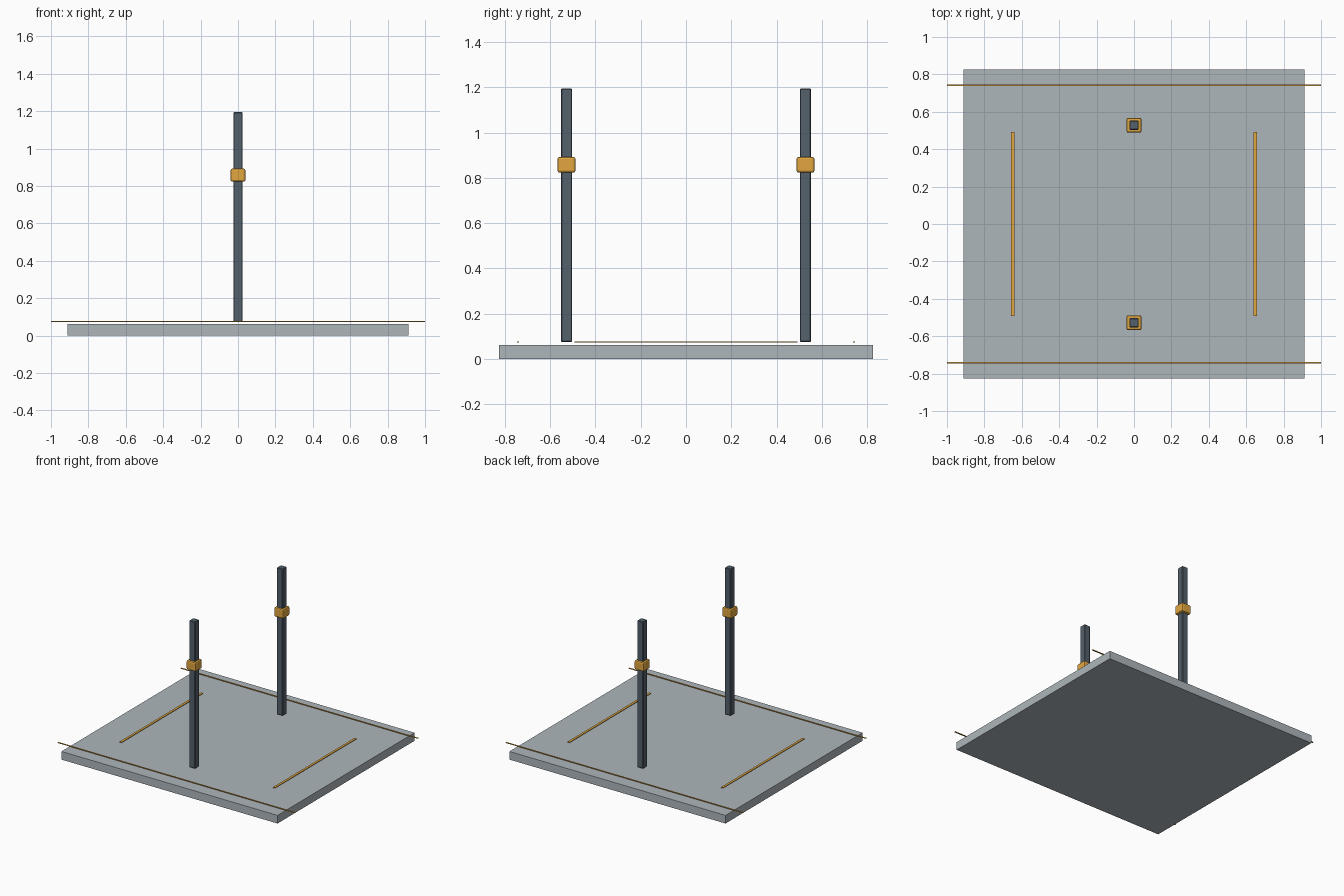
import bpy

if "Cube" in bpy.data.objects:
    bpy.data.objects.remove(bpy.data.objects["Cube"])


def material(name, color):
    m = bpy.data.materials.new(name)
    m.diffuse_color = color
    m.use_nodes = True
    m.node_tree.nodes["Principled BSDF"].inputs["Base Color"].default_value = m.diffuse_color
    return m


PLATE = material("pale_plate", (0.42, 0.47, 0.50, 0.8))
DARK = material("dark_steel", (0.09, 0.12, 0.15, 1))
GOLD = material("gold", (0.75, 0.38, 0.05, 1))


def box(name, center, size, mat, bevel=0.0, segments=1):
    bpy.ops.mesh.primitive_cube_add(size=1, location=center)
    ob = bpy.context.object
    ob.name = name
    ob.scale = size
    bpy.ops.object.transform_apply(location=False, rotation=False, scale=True)
    ob.data.materials.append(mat)
    if bevel:
        mod = ob.modifiers.new("Bevel", "BEVEL")
        mod.width = bevel
        mod.segments = segments
    return ob


# Base plate
box("base_plate", (0, 0, 0.031), (1.824, 1.652, 0.062), PLATE)

# Posts with sliding collars, and long edge lines, front and back
for side, s in (("front", -1), ("back", 1)):
    box(side + "_post", (0, s * 0.528, 0.635), (0.05, 0.05, 1.12), DARK, 0.004)
    box(side + "_collar", (0, s * 0.528, 0.858), (0.08, 0.08, 0.07), GOLD, 0.01, 2)
    box(side + "_edge_line", (0, s * 0.742, 0.075), (2.0, 0.01, 0.004), GOLD)

# Short marker strips, left and right
for side, s in (("left", -1), ("right", 1)):
    box(side + "_marker_strip", (s * 0.648, 0, 0.075), (0.018, 0.985, 0.004), GOLD)
